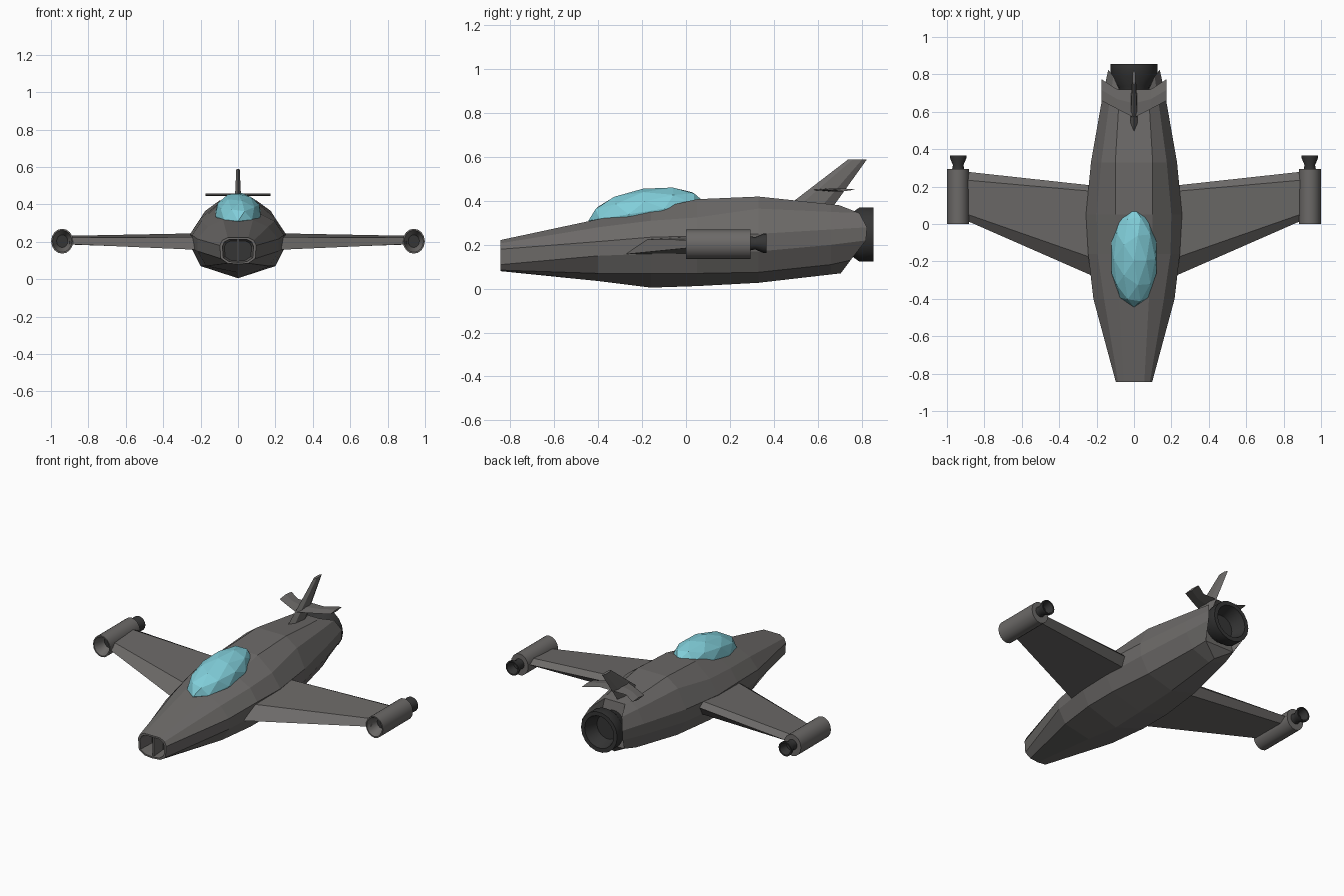
import bpy, bmesh, math
from mathutils import Matrix, Vector

if "Cube" in bpy.data.objects:
    bpy.data.objects.remove(bpy.data.objects["Cube"])


def material(name, rgb):
    m = bpy.data.materials.new(name)
    m.diffuse_color = (*rgb, 1)
    m.use_nodes = True
    m.node_tree.nodes["Principled BSDF"].inputs["Base Color"].default_value = m.diffuse_color
    return m


GREY = material("hull_grey", (0.150, 0.143, 0.138))
DARK = material("engine_dark", (0.035, 0.035, 0.035))
CYAN = material("canopy_cyan", (0.22, 0.62, 0.70))


def finish(name, bm, mats, smooth=False):
    bmesh.ops.recalc_face_normals(bm, faces=bm.faces)
    me = bpy.data.meshes.new(name)
    bm.to_mesh(me)
    bm.free()
    for m in mats:
        me.materials.append(m)
    ob = bpy.data.objects.new(name, me)
    bpy.context.collection.objects.link(ob)
    if smooth:
        bpy.ops.object.select_all(action='DESELECT')
        ob.select_set(True)
        bpy.context.view_layer.objects.active = ob
        bpy.ops.object.shade_smooth_by_angle(angle=math.radians(40))
    return ob


def loft(rings):
    """Skin a list of equal-length point rings and cap both ends."""
    bm = bmesh.new()
    vs = [[bm.verts.new(p) for p in r] for r in rings]
    n = len(vs[0])
    for a, b in zip(vs, vs[1:]):
        for i in range(n):
            j = (i + 1) % n
            bm.faces.new((a[i], a[j], b[j], b[i]))
    caps = [bm.faces.new(vs[0]), bm.faces.new(vs[-1])]
    return bm, caps


def lathe(name, profile, centre, mats, sides=16, sx=1.0, sz=1.0, dark_cap=False):
    """Round part along y from (radius, y) pairs, closed by end caps."""
    cx, cz = centre
    rings = [[(cx + r * sx * math.cos(2 * math.pi * i / sides), y,
               cz + r * sz * math.sin(2 * math.pi * i / sides))
              for i in range(sides)] for r, y in profile]
    bm, caps = loft(rings)
    if dark_cap:
        caps[0].material_index = 1
    return finish(name, bm, mats, smooth=True)


# Fuselage: half sections from top edge round to low edge, then the keel
stations = [
    (-.845, [(.055, .222), (.085, .207), (.097, .18), (.092, .11), (.055, .085)], .08),
    (-.40, [(.08, .317), (.16, .28), (.217, .215), (.217, .15), (.17, .07)], .035),
    (-.16, [(.10, .36), (.195, .31), (.245, .235), (.243, .16), (.2, .07)], .005),
    (.05, [(.10, .408), (.20, .325), (.257, .24), (.246, .16), (.2, .07)], .012),
    (.33, [(.10, .42), (.175, .365), (.23, .25), (.225, .17), (.17, .075)], .027),
    (.66, [(.08, .385), (.13, .35), (.172, .27), (.168, .2), (.12, .11)], .065),
]


def section(y, half, keel):
    return ([(x, y, z) for x, z in half] + [(0, y, keel)]
            + [(-x, y, z) for x, z in reversed(half)])


rings = [section(*s) for s in stations]
# Tail rim: the sides reach further back than the top and the keel
tail = [(.07, .70, .38), (.11, .79, .345), (.138, .825, .28), (.138, .82, .22), (.10, .75, .13)]
rings.append(tail + [(0, .705, .07)] + [(-x, y, z) for x, y, z in reversed(tail)])
# Nose intake: narrower lip, then a recess
lip = [Vector(p) for p in rings[0]]
mid = Vector((0, -.845, .15))
rings.insert(0, [mid + (p - mid) * .86 for p in lip])
rings.insert(0, [mid + (p - mid) * .75 + Vector((0, .10, 0)) for p in lip])
bm, caps = loft(rings)
caps[0].material_index = 1
bmesh.ops.triangulate(bm, faces=[caps[1]])
finish("fuselage", bm, [GREY, DARK])

# Intake divider
bm = bmesh.new()
bmesh.ops.create_cube(bm, size=1, matrix=Matrix.Translation((0, -.785, .15))
                      @ Matrix.Diagonal((.012, .10, .125, 1)))
finish("intake_divider", bm, [GREY])

# Canopy
bm = bmesh.new()
bmesh.ops.create_icosphere(
    bm, subdivisions=2, radius=1,
    matrix=Matrix.Translation((0, -.18, .352)) @ Matrix.Rotation(math.radians(9), 4, 'X')
    @ Matrix.Diagonal((.127, .268, .105, 1)))
finish("canopy", bm, [CYAN])

# Main engine nozzle
lathe("main_nozzle", [(.075, .66), (.085, .735), (.125, .79), (.125, .855), (.10, .855),
                      (.08, .79), (.075, .77)], (0, .247), [DARK], sides=18)

# Wings: (y, z) sections at root and tip
root = [(-.30, .155), (-.20, .225), (.17, .246), (.20, .215), (.17, .16)]
tip = [(.02, .187), (.055, .222), (.235, .232), (.28, .21), (.235, .185)]
for side, s in (("left", -1), ("right", 1)):
    bm, _ = loft([[(s * .17, y, z) for y, z in root], [(s * .90, y, z) for y, z in tip]])
    finish(side + "_wing", bm, [GREY])
    # Wingtip pod with a hollow front, and its small nozzle
    lathe(side + "_pod", [(.03, .07), (.052, 0), (.059, 0), (.059, .295)],
          (s * .94, .203), [GREY, DARK], sz=1.13, dark_cap=True)
    lathe(side + "_pod_nozzle", [(.035, .28), (.028, .315), (.045, .355), (.045, .367),
                                 (.037, .367), (.022, .32)], (s * .94, .207), [DARK])


# Tail fin: thin six-sided section
def fin_ring(front, back, t, z):
    a, b = front + (back - front) * .25, front + (back - front) * .75
    return [(0, front, z), (t, a, z), (t, b, z), (0, back, z), (-t, b, z), (-t, a, z)]


bm, _ = loft([fin_ring(.44, .66, .02, .36), fin_ring(.74, .825, .009, .59)])
finish("tail_fin", bm, [GREY])

# Tailplane across the fin
spans = [(-.175, .66, .775), (-.09, .615, .72), (0, .57, .72), (.09, .615, .72), (.175, .66, .775)]
bm, _ = loft([[(x, f, .45), (x, (f + b) / 2, .457), (x, b, .452), (x, (f + b) / 2, .444)]
              for x, f, b in spans])
finish("tailplane", bm, [GREY])
